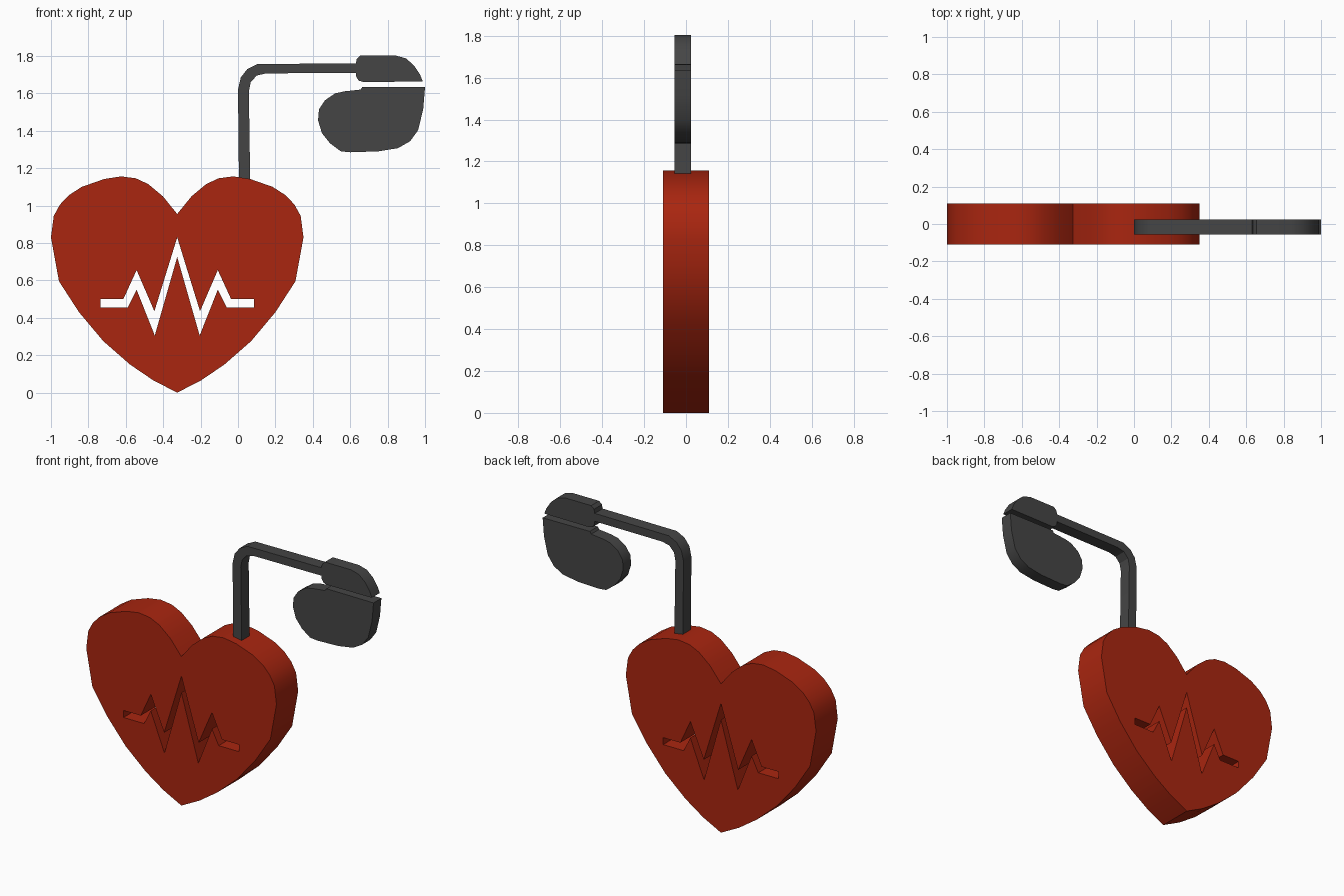
import bpy, bmesh, math

if "Cube" in bpy.data.objects:
    bpy.data.objects.remove(bpy.data.objects["Cube"])


def material(name, rgb):
    m = bpy.data.materials.new(name)
    m.diffuse_color = (*rgb, 1)
    m.use_nodes = True
    m.node_tree.nodes["Principled BSDF"].inputs["Base Color"].default_value = m.diffuse_color
    return m


def mirrored(half, cx):
    """Closed outline from a right half whose first and last points lie on the axis."""
    right = [(cx + x, z) for x, z in half]
    left = [(cx - x, z) for x, z in half[-2:0:-1]]
    return right + left


def plate(name, outlines, y_mid, half_depth, mat):
    """Extrude front-view (x, z) outlines along y; inner outlines become holes."""
    cu = bpy.data.curves.new(name + "_profile", 'CURVE')
    cu.dimensions = '2D'
    cu.fill_mode = 'BOTH'
    cu.extrude = half_depth
    for pts in outlines:
        sp = cu.splines.new('POLY')
        sp.points.add(len(pts) - 1)
        for p, (x, z) in zip(sp.points, pts):
            p.co = (x, z, 0, 1)
        sp.use_cyclic_u = True
    tmp = bpy.data.objects.new(name + "_profile", cu)
    bpy.context.collection.objects.link(tmp)
    deps = bpy.context.evaluated_depsgraph_get()
    me = bpy.data.meshes.new_from_object(tmp.evaluated_get(deps))
    bpy.data.objects.remove(tmp)

    # stand the plate upright and weld caps to walls
    bm = bmesh.new()
    bm.from_mesh(me)
    for v in bm.verts:
        x, z, d = v.co
        v.co = (x, y_mid - d, z)
    bmesh.ops.remove_doubles(bm, verts=bm.verts, dist=1e-4)
    bmesh.ops.recalc_face_normals(bm, faces=bm.faces)
    bm.to_mesh(me)
    bm.free()
    me.materials.clear()
    me.materials.append(mat)
    ob = bpy.data.objects.new(name, me)
    bpy.context.collection.objects.link(ob)
    bpy.ops.object.select_all(action='DESELECT')
    ob.select_set(True)
    bpy.context.view_layer.objects.active = ob
    bpy.ops.object.shade_smooth_by_angle(angle=math.radians(30))
    return ob


red = material("heart red", (0.40, 0.019, 0.005))
grey = material("dark grey", (0.06, 0.06, 0.06))

# heart with the pulse line cut right through
HEART_X = -0.325
heart_half = [(0, 0), (.127, .065), (.252, .15), (.395, .275), (.525, .43),
              (.632, .595), (.655, .72), (.675, .83), (.66, .945), (.627, 1.005),
              (.58, 1.055), (.51, 1.10), (.39, 1.142), (.30, 1.156),
              (.222, 1.146), (.155, 1.115), (.077, 1.05), (0, .955)]
pulse_half = [(0, .83), (.122, .435), (.217, .655), (.288, .5), (.41, .5),
              (.41, .455), (.265, .455), (.217, .55), (.12, .305), (0, .725)]
plate("heart", [mirrored(heart_half, HEART_X), mirrored(pulse_half, HEART_X)],
      0, .11, red)

# bent arm ending in the upper clip jaw
arm = [(.005, 1.14), (0, 1.62), (.015, 1.685), (.05, 1.73), (.105, 1.757),
       (.63, 1.76), (.635, 1.785), (.655, 1.803), (.84, 1.803), (.898, 1.787),
       (.941, 1.749), (.973, 1.701), (.988, 1.663), (.67, 1.661), (.645, 1.668),
       (.632, 1.69), (.63, 1.709), (.15, 1.707), (.1, 1.695), (.068, 1.66),
       (.058, 1.61), (.065, 1.14)]
plate("arm_and_upper_jaw", [arm], -.015, .04, grey)

# rounded pad hanging below the jaw
pad = [(1.0, 1.633), (.665, 1.635), (.655, 1.62), (.57, 1.611), (.52, 1.60),
       (.465, 1.563), (.433, 1.515), (.428, 1.455), (.449, 1.387), (.492, 1.333),
       (.55, 1.29), (.60, 1.285), (.75, 1.29), (.855, 1.307), (.92, 1.344),
       (.963, 1.403), (.99, 1.515)]
plate("lower_pad", [pad], -.015, .04, grey)
